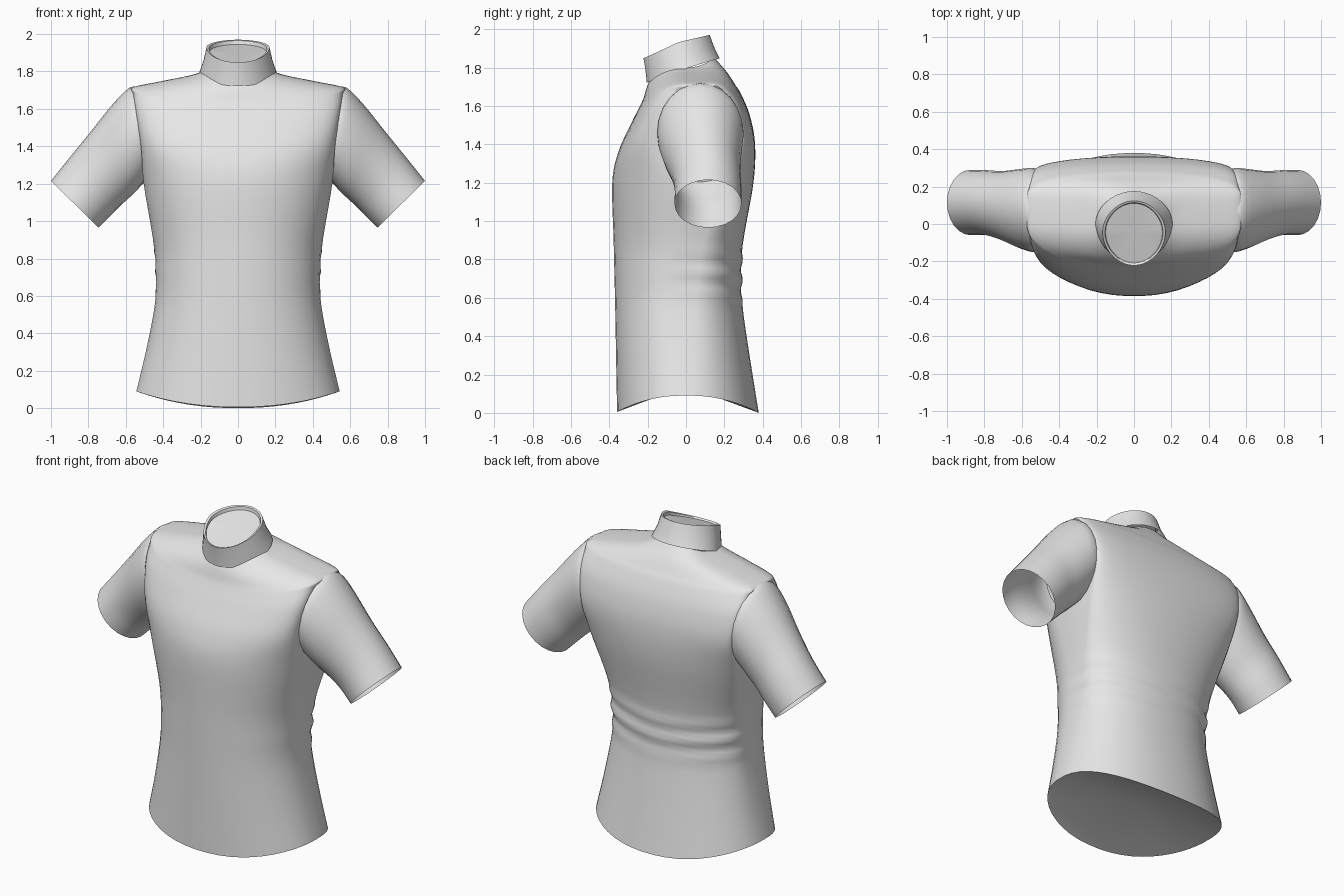
import bpy, bmesh
from math import sin, cos, pi, copysign

cube = bpy.data.objects.get("Cube")
if cube:
    bpy.data.objects.remove(cube, do_unlink=True)

fabric = bpy.data.materials.new("light_grey_fabric")
fabric.use_nodes = True
GREY = (0.8, 0.8, 0.8, 1)
fabric.diffuse_color = GREY
fabric.node_tree.nodes["Principled BSDF"].inputs["Base Color"].default_value = GREY


def smooth_rows(rows, steps):
    """Catmull-Rom interpolation through rows of ring parameters."""
    out = []
    for i in range(len(rows) - 1):
        a, b, c = rows[max(i - 1, 0)], rows[i], rows[i + 1]
        d = rows[min(i + 2, len(rows) - 1)]
        for k in range(steps):
            t = k / steps
            out.append([q + 0.5 * t * (r - p + t * (2*p - 5*q + 4*r - s + t * (3*(q - r) + s - p)))
                        for p, q, r, s in zip(a, b, c, d)])
    return out + [list(rows[-1])]


def loft(name, rings, cap_start=None, cap_end=None):
    """Skin a list of closed point rings; caps are fans to a centre point."""
    bm = bmesh.new()
    loops = [[bm.verts.new(p) for p in ring] for ring in rings]
    n = len(loops[0])
    for lo, hi in zip(loops, loops[1:]):
        for i in range(n):
            j = (i + 1) % n
            bm.faces.new((lo[i], lo[j], hi[j], hi[i]))
    for loop, centre in ((loops[0], cap_start), (loops[-1], cap_end)):
        if centre:
            mid = bm.verts.new(centre)
            for i in range(n):
                bm.faces.new((loop[i], loop[(i + 1) % n], mid))
    bmesh.ops.recalc_face_normals(bm, faces=bm.faces)
    mesh = bpy.data.meshes.new(name)
    bm.to_mesh(mesh)
    bm.free()
    mesh.materials.append(fabric)
    obj = bpy.data.objects.new(name, mesh)
    bpy.context.collection.objects.link(obj)
    bpy.ops.object.select_all(action="DESELECT")
    obj.select_set(True)
    bpy.context.view_layer.objects.active = obj
    bpy.ops.object.shade_smooth_by_angle(angle=0.75)


def body_ring(row, z_power, roundness, sides=48):
    """Half width, side/front/back z, side/front/back y, half depth of the flat side."""
    w, zs, zf, zb, ys, yf, yb, flat = row
    ring = []
    for i in range(sides):
        angle = 2 * pi * (i + 0.5) / sides
        s, c = sin(angle), cos(angle)
        y_end, z_end = (yb, zb) if c > 0 else (yf, zf)
        y_side = ys + copysign(flat, c)
        ring.append((w * copysign(abs(s) ** roundness, s),
                     y_side + (y_end - y_side) * abs(c) ** roundness,
                     zs + (z_end - zs) * abs(c) ** z_power))
    return ring


def add_folds(p):
    """Soft waist wrinkles across the back and sides."""
    x, y, z = p
    if 0.54 < z < 0.9:
        fade = sin(pi * (z - 0.54) / 0.36) * min(1, max(0, y / 0.3 + 0.3))
        k = 1 + 0.02 * fade * sin(2 * pi * (z - 0.1 * abs(x)) / 0.11)
        return x * k, y * k, z
    return p


# Torso, from hem to neckline
torso_rows = [
    (.545, .09, .005, 0, 0, -.36, .38, .01),
    (.49, .32, .28, .28, 0, -.365, .335, .02),
    (.445, .56, .56, .56, 0, -.37, .295, .03),
    (.44, .73, .73, .73, .01, -.374, .292, .04),
    (.455, .9, .9, .9, .03, -.378, .3, .05),
    (.505, 1.2, 1.2, 1.2, .07, -.385, .352, .13),
    (.52, 1.4, 1.36, 1.4, .075, -.353, .36, .21),
    (.545, 1.57, 1.51, 1.55, .075, -.285, .333, .185),
    (.56, 1.675, 1.6, 1.66, .075, -.24, .288, .115),
    (.563, 1.715, 1.64, 1.71, .075, -.222, .257, .06),
    (.42, 1.746, 1.68, 1.765, .05, -.21, .222, .04),
    (.26, 1.778, 1.71, 1.81, .02, -.2, .185, .02),
    (.185, 1.8, 1.74, 1.85, 0, -.185, .15, 0),
]
loft("torso", [[add_folds(p) for p in body_ring(r, 2, 0.93)] for r in smooth_rows(torso_rows, 6)],
     cap_start=(0, 0, 0.14))

# Stand collar, tilted forward, closed just below its rim
collar_rows = [
    (.206, 1.795, 1.722, 1.848, 0, -.205, .176, 0),
    (.184, 1.86, 1.79, 1.9, -.03, -.212, .15, 0),
    (.168, 1.93, 1.848, 1.97, -.045, -.222, .124, 0),
    (.155, 1.925, 1.846, 1.965, -.045, -.212, .114, 0),
    (.152, 1.905, 1.842, 1.945, -.045, -.208, .111, 0),
]
loft("collar", [body_ring(r, 1, 1.04) for r in collar_rows], cap_end=(0, -.05, 1.895))

# Sleeves: top x/z, bottom x/z, front y, back y
sleeve_rows = [
    (.53, 1.705, .47, 1.23, -.14, .288),
    (.577, 1.716, .507, 1.2, -.15, .3),
    (.67, 1.625, .56, 1.145, -.128, .293),
    (.79, 1.475, .62, 1.09, -.085, .283),
    (.9, 1.34, .68, 1.03, -.06, .288),
    (1, 1.215, .745, .965, -.06, .29),
]


def sleeve_ring(row, side, sides=24):
    tx, tz, bx, bz, yf, yb = row
    ring = []
    for i in range(sides):
        c, s = cos(2 * pi * i / sides), sin(2 * pi * i / sides)
        ring.append((side * ((tx + bx) + c * (tx - bx)) / 2,
                     ((yf + yb) + s * (yb - yf)) / 2,
                     ((tz + bz) + c * (tz - bz)) / 2))
    return ring


for label, side in (("left_sleeve", 1), ("right_sleeve", -1)):
    loft(label, [sleeve_ring(r, side) for r in smooth_rows(sleeve_rows, 3)])
